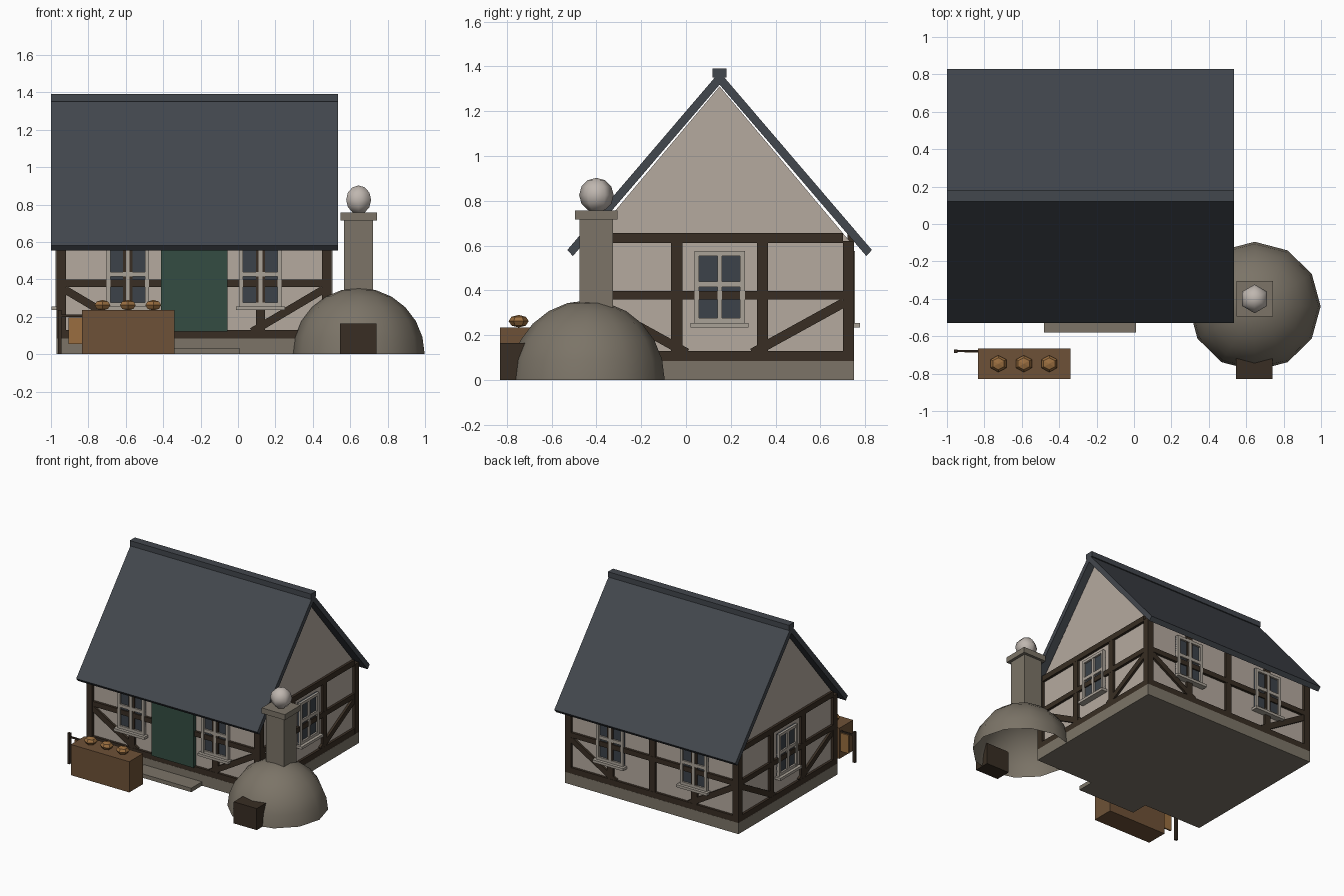
import bpy, bmesh, math
from mathutils import Matrix, Vector

if "Cube" in bpy.data.objects:
    bpy.data.objects.remove(bpy.data.objects["Cube"])


def material(name, r, g, b):
    m = bpy.data.materials.new(name)
    m.use_nodes = True
    m.diffuse_color = (r, g, b, 1)
    m.node_tree.nodes["Principled BSDF"].inputs["Base Color"].default_value = (r, g, b, 1)
    return m


PLASTER = material("plaster", .46, .40, .345)
TRIM = material("pale_trim", .40, .36, .31)
TIMBER = material("dark_timber", .04, .027, .017)
SLATE = material("roof_slate", .055, .063, .075)
GLASS = material("window_glass", .045, .055, .067)
GREEN = material("door_green", .033, .073, .054)
STONE = material("stone", .20, .175, .137)
WOOD = material("counter_wood", .155, .083, .038)
CRUST = material("bread_crust", .32, .155, .05)
SMOKE = material("smoke", .52, .47, .43)


def finish(name, bm, mat, matrix=Matrix()):
    bm.transform(matrix)
    bmesh.ops.recalc_face_normals(bm, faces=bm.faces)
    mesh = bpy.data.meshes.new(name)
    bm.to_mesh(mesh)
    bm.free()
    mesh.materials.append(mat)
    ob = bpy.data.objects.new(name, mesh)
    bpy.context.collection.objects.link(ob)
    return ob


def box(name, x, y, z, mat, matrix=Matrix()):
    """Box from (low, high) ranges on each axis."""
    bm = bmesh.new()
    bmesh.ops.create_cube(bm, size=1)
    for v in bm.verts:
        v.co = Vector([sum(r) / 2 + c * (r[1] - r[0]) for c, r in zip(v.co, (x, y, z))])
    return finish(name, bm, mat, matrix)


def prism(name, profile, x, mat):
    """Extrude a (y, z) profile along x."""
    bm = bmesh.new()
    face = bm.faces.new([bm.verts.new((x[0], py, pz)) for py, pz in profile])
    ext = bmesh.ops.extrude_face_region(bm, geom=[face])
    verts = [g for g in ext["geom"] if isinstance(g, bmesh.types.BMVert)]
    bmesh.ops.translate(bm, verts=verts, vec=(x[1] - x[0], 0, 0))
    return finish(name, bm, mat)


def ball(name, center, radii, segs, rings, mat, dome=False, smooth=False):
    bm = bmesh.new()
    bmesh.ops.create_uvsphere(bm, u_segments=segs, v_segments=rings, radius=1)
    if dome:
        low = [v for v in bm.verts if v.co.z < -.001]
        bmesh.ops.delete(bm, geom=low, context="VERTS")
    m = Matrix.Translation(center) @ Matrix.Diagonal((*radii, 1))
    ob = finish(name, bm, mat, m)
    if smooth:
        for p in ob.data.polygons:
            p.use_smooth = True
    return ob


# House shell
CX, CY, HX, HY = -.235, .15, .735, .60
SKIN = .02
box("plinth", (CX - HX, CX + HX), (CY - HY, CY + HY), (0, .085), STONE)
w = HY - SKIN
prism("walls", [(CY - w, .08), (CY + w, .08), (CY + w, .62), (CY, 1.31), (CY - w, .62)],
      (CX - HX + SKIN, CX + HX - SKIN), PLASTER)

# Roof and ridge
prism("roof", [(CY - .68, .58), (CY, 1.375), (CY + .68, .58),
               (CY + .655, .553), (CY, 1.318), (CY - .655, .553)], (-1, .535), SLATE)
box("ridge_cap", (-1, .535), (CY - .031, CY + .031), (1.35, 1.39), SLATE)

# Corner posts
POST = .05
for sx in (-1, 1):
    for sy in (-1, 1):
        xs = sorted((CX + sx * HX, CX + sx * (HX - POST)))
        ys = sorted((CY + sy * HY, CY + sy * (HY - POST)))
        box("corner_post", xs, ys, (.085, .62), TIMBER)


def window(u, m):
    """Window on a wall; local -y points outward."""
    a, z0, z1 = .113, .255, .575
    box("window_pane", (u - a, u + a), (.010, .03), (z0, z1), GLASS, m)
    for s in (-1, 1):
        side = sorted((u + s * a, u + s * (a - .021)))
        box("window_frame_side", side, (-.005, .03), (z0, z1), TRIM, m)
    for z in (z0, z1 - .021):
        box("window_frame_rail", (u - a, u + a), (-.004, .03), (z, z + .021), TRIM, m)
    box("window_mullion", (u - .01, u + .01), (-.003, .03), (z0, z1), TRIM, m)
    box("window_glazing_bar", (u - a, u + a), (-.002, .03), (.415, .44), TRIM, m)
    box("window_sill", (u - .13, u + .13), (-.027, .03), (.235, z0), TRIM, m)


def brace(u0, z0, u1, z1, m):
    d = Vector((u1 - u0, 0, z1 - z0))
    turn = Matrix.Rotation(-math.atan2(d.z, d.x), 4, "Y")
    place = Matrix.Translation(((u0 + u1) / 2, 0, (z0 + z1) / 2)) @ turn
    half = d.length / 2
    box("brace", (-half, half), (.003, .03), (-.021, .021), TIMBER, m @ place)


def timber_wall(angle, half, reach, bays, window_spots):
    m = (Matrix.Translation((CX, CY, 0)) @ Matrix.Rotation(math.radians(angle), 4, "Z")
         @ Matrix.Translation((0, -reach, 0)))
    inner = half - POST
    for z0, z1 in ((.085, .13), (.36, .398), (.612, .655)):
        box("rail", (-inner, inner), (.001, .03), (z0, z1), TIMBER, m)
    step = 2 * (half - POST / 2) / bays
    for i in range(1, bays):
        u = -half + POST / 2 + i * step
        box("post", (u - POST / 2, u + POST / 2), (.002, .03), (.085, .62), TIMBER, m)
    foot = half - step - POST - .02
    for s in (-1, 1):
        brace(s * foot, .12, s * (inner + .005), .345, m)
    for k in window_spots:
        window(k * step, m)


timber_wall(0, HX, HY, 4, (-1, 1))
timber_wall(180, HX, HY, 4, (-1, 1))
timber_wall(90, HY, HX, 3, (0,))
timber_wall(270, HY, HX, 3, (0,))

# Door and step
box("door", (-.412, -.055), (CY - HY - .01, CY - HY + .03), (.122, .61), GREEN)
box("door_step", (-.48, .01), (-.58, -.44), (0, .03), STONE)

# Counter with loaves
box("counter", (-.835, -.34), (-.83, -.665), (0, .235), WOOD)
for i in range(3):
    ball("loaf", (-.725 + i * .136, -.747, .262), (.049, .045, .028), 6, 4, CRUST)

# Hanging sign beside the counter
box("sign_post", (-.963, -.943), (-.69, -.67), (0, .235), TIMBER)
box("sign_arm", (-.95, -.82), (-.685, -.675), (.2, .212), TIMBER)
box("sign_board", (-.905, -.80), (-.686, -.674), (.055, .195), CRUST)

# Bread oven with chimney
OX = .645
ball("oven_dome", (OX, -.44, 0), (.353, .345, .355), 12, 12, STONE, dome=True, smooth=True)
box("oven_mouth", (OX - .1, OX + .095), (-.83, -.71), (0, .165), TIMBER)
box("chimney", (OX - .077, OX + .077), (-.475, -.325), (.28, .72), STONE)
box("chimney_cap", (OX - .098, OX + .098), (-.495, -.305), (.715, .757), STONE)
ball("smoke_puff", (OX, -.4, .825), (.077, .077, .077), 6, 6, SMOKE, smooth=True)
